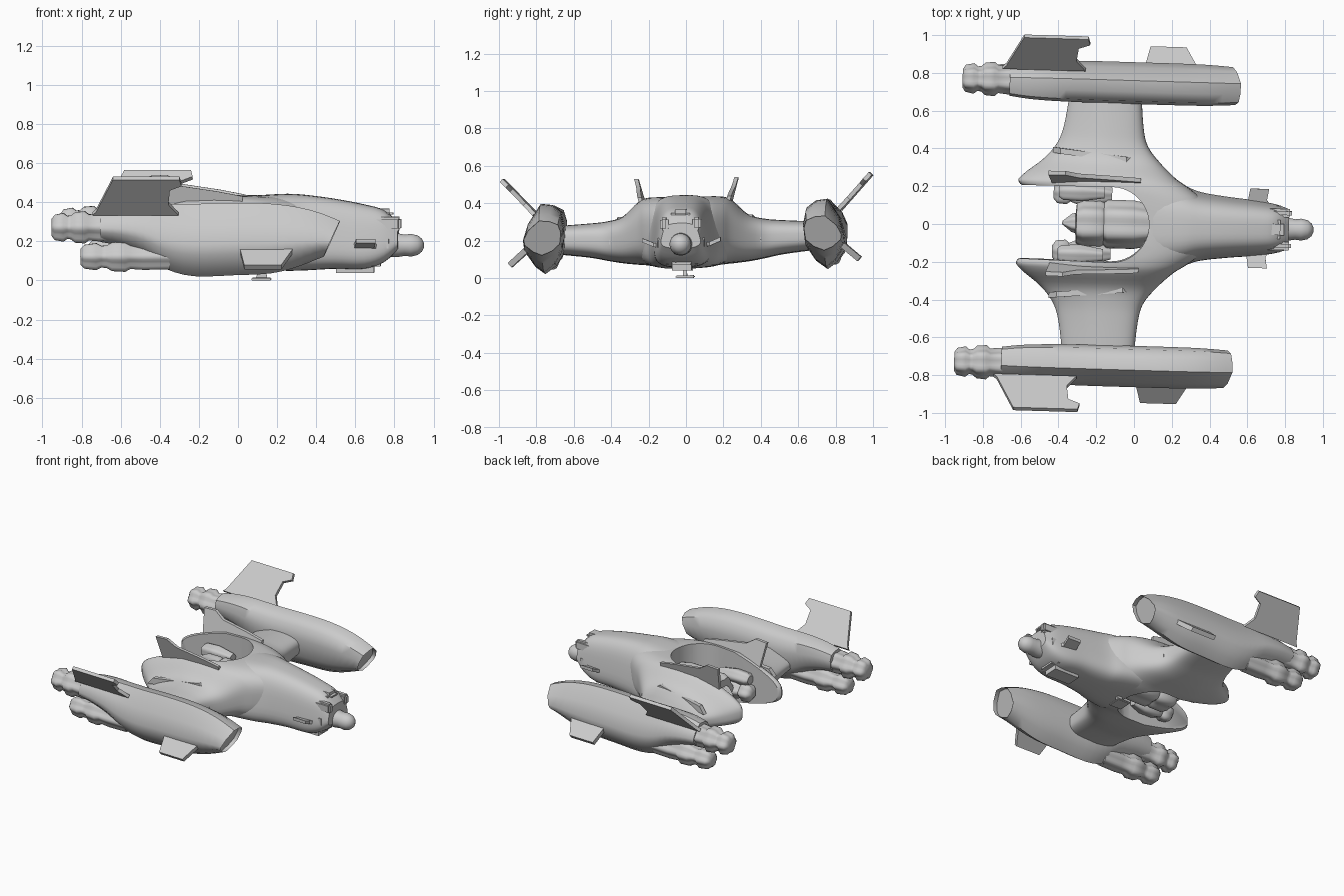
import bpy, bmesh
from math import sin, cos, pi, copysign
from mathutils import Matrix

cube = bpy.data.objects.get("Cube")
if cube:
    bpy.data.objects.remove(cube)

grey = bpy.data.materials.new("hull_grey")
grey.use_nodes = True
grey.diffuse_color = (0.6, 0.6, 0.6, 1)
grey.node_tree.nodes["Principled BSDF"].inputs["Base Color"].default_value = (0.6, 0.6, 0.6, 1)

# The whole craft sits slightly yawed and rolled
TILT = Matrix.Rotation(-0.03, 4, 'Z') @ Matrix.Rotation(0.018, 4, 'X')


def finish(bm, name, angle=35):
    bmesh.ops.recalc_face_normals(bm, faces=bm.faces)
    mesh = bpy.data.meshes.new(name)
    bm.to_mesh(mesh)
    bm.free()
    mesh.transform(TILT)
    mesh.materials.append(grey)
    obj = bpy.data.objects.new(name, mesh)
    bpy.context.collection.objects.link(obj)
    smooth(obj, angle)
    return obj


def smooth(obj, angle=35):
    bpy.ops.object.select_all(action='DESELECT')
    obj.select_set(True)
    bpy.context.view_layer.objects.active = obj
    bpy.ops.object.shade_smooth_by_angle(angle=angle * pi / 180)


def loft(rings):
    """Skin a list of equal point rings and cap both ends."""
    bm = bmesh.new()
    loops = [[bm.verts.new(p) for p in ring] for ring in rings]
    for a, b in zip(loops, loops[1:]):
        for i in range(len(a)):
            j = (i + 1) % len(a)
            bm.faces.new((a[i], a[j], b[j], b[i]))
    return bm, [bm.faces.new(loops[0]), bm.faces.new(loops[-1])]


def refine(rows, steps=4):
    """Catmull-Rom interpolation between rows of section values."""
    out = []
    for i in range(len(rows) - 1):
        a, b, c, d = (rows[max(0, min(len(rows) - 1, i + k))] for k in (-1, 0, 1, 2))
        for s in range(steps):
            t = s / steps
            out.append([q + 0.5 * t * (r - p + t * (2*p - 5*q + 4*r - w + t * (3*(q - r) + w - p)))
                        for p, q, r, w in zip(a, b, c, d)])
    return out + [list(rows[-1])]


def squircle(n, power):
    for i in range(n):
        a = 2 * pi * (i + 0.5) / n
        yield (copysign(abs(cos(a)) ** (2 / power), cos(a)),
               copysign(abs(sin(a)) ** (2 / power), sin(a)))


def lathe(name, profile, y, z, lobes=0, depth=0.0, n=32):
    """Revolve (x, radius) points around a lengthwise axis, optionally fluted."""
    rings = []
    for x, r in profile:
        ring = []
        for i in range(n):
            a = 2 * pi * i / n
            rr = r * (1 + depth * cos(lobes * a))
            ring.append((x, y + rr * cos(a), z + rr * sin(a)))
        rings.append(ring)
    return finish(loft(rings)[0], name, 50)


def plate(name, outline, offset):
    """Thin plate from a 3D outline, thickened by an offset vector."""
    half = [o / 2 for o in offset]
    rings = [[[c + k * h for c, h in zip(p, half)] for p in outline] for k in (-1, 1)]
    return finish(loft(rings)[0], name, 25)


def block(name, centre, size, bevel=0.012):
    bm = bmesh.new()
    bmesh.ops.create_cube(bm, size=1, matrix=Matrix.Translation(centre) @ Matrix.Diagonal((*size, 1)))
    bmesh.ops.bevel(bm, geom=bm.edges[:], offset=bevel, segments=2, affect='EDGES')
    return finish(bm, name)


# Blended wing and centre body, lofted across the span: y, rear x, front x, bottom, top
half_span = [(0, -.32, .40, .055, .435), (.12, -.46, .38, .055, .435), (.2, -.61, .29, .07, .432),
             (.25, -.595, .215, .075, .412), (.335, -.49, .125, .085, .335), (.42, -.42, .06, .10, .31),
             (.52, -.385, .035, .12, .30), (.69, -.36, .02, .14, .29)]
span = [(-r[0],) + r[1:] for r in reversed(half_span[1:])] + half_span
rings = []
for y, xr, xf, zb, zt in refine(span):
    ring = []
    for u, v in squircle(48, 3.2):
        taper = 1 - 0.5 * max(0, -u - 0.15)      # thinner towards the trailing edge
        mid = (zb + zt) / 2 - 0.02 * max(0, -u)
        ring.append(((xr + xf) / 2 + u * (xf - xr) / 2, y, mid + v * (zt - zb) / 2 * taper))
    rings.append(ring)
wing = finish(loft(rings)[0], "wing_body")

# U-shaped engine bay cut into the rear of the body
bay = [(-0.12 + 0.2 * cos(a), 0.2 * sin(a)) for a in [pi * (i / 24 - 0.5) for i in range(25)]]
bay += [(-1, 0.19), (-1, -0.19)]
cutter = finish(loft([[(x, y, z) for x, y in bay] for z in (-0.2, 0.8)])[0], "bay_cutter")
cutter.hide_render = True
cut = wing.modifiers.new("bay", 'BOOLEAN')
cut.operation, cut.solver, cut.object = 'DIFFERENCE', 'EXACT', cutter
bpy.context.view_layer.objects.active = wing
bpy.ops.object.modifier_apply(modifier=cut.name)
bpy.data.objects.remove(cutter)
smooth(wing)

# Forward fuselage: x, half width, bottom, top
nose = [(.1, .24, .055, .435), (.25, .205, .05, .443), (.35, .172, .052, .437), (.5, .152, .06, .417),
        (.65, .138, .06, .388), (.75, .122, .095, .358), (.82, .10, .16, .293)]
rings = [[(x, u * w * (1 - 0.18 * v), (zb + zt) / 2 + v * (zt - zb) / 2) for u, v in squircle(40, 3.4)]
         for x, w, zb, zt in refine(nose)]
finish(loft(rings)[0], "fuselage")

# Nose cannon, chin pod, nose deck and belly antenna
lathe("nose_cannon", [(.74, .06), (.82, .06), (.855, .054), (.885, .058), (.92, .05), (.94, .034), (.951, .012)], 0, .18)
block("chin_pod", (.60, 0, .087), (.26, .17, .095), .033)
block("nose_deck", (.73, 0, .342), (.13, .10, .05), .02)
plate("antenna_mast", [(.09, 0, .005), (.15, 0, .005), (.14, 0, .07), (.11, 0, .07)], (0, .02, 0))
block("antenna_foot", (.12, 0, .007), (.1, .1, .014), .004)

# Main engine in the bay
lathe("bay_engine", [(-.38, .008), (-.33, .045), (-.31, .05), (-.305, .10), (-.27, .115), (-.18, .115),
                     (-.16, .105), (-.14, .12), (.0, .12), (.1, .10)], 0, .22, 6, .07, 48)

for s, side in ((-1, "right"), (1, "left")):
    # Bay side boosters
    lathe(side + "_booster", [(-.43, .03), (-.41, .055), (-.36, .06), (-.34, .045), (-.30, .06),
                              (-.2, .06), (-.12, .035)], s * .155, .19, 5, .08)
    lathe(side + "_upper_booster", [(-.40, .03), (-.38, .045), (-.28, .05), (-.16, .03)], s * .165, .28, 5, .06)

    # Nose rails, canards and wing root guns
    block(side + "_nose_rail", (.755, s * .087, .29), (.16, .045, .07))
    block(side + "_nose_cheek", (.725, s * .1, .19), (.14, .05, .09), .02)
    plate(side + "_canard", [(.57, s * .1, .17), (.60, s * .15, .18), (.61, s * .21, .205), (.71, s * .21, .205),
                             (.70, s * .15, .18), (.74, s * .1, .17)], (0, 0, .022))
    block(side + "_wing_gun", (.02, s * .40, .20), (.10, .035, .05))

    # Dorsal fin on the boom, leaning outwards, and a low ridge beside it
    fin = [(-.44, .36), (-.46, .53), (-.37, .535), (-.30, .49), (-.1, .46), (.03, .435), (.03, .38)]
    plate(side + "_dorsal_fin", [(x, s * (.225 + (z - .38) * .28), z) for x, z in fin], (0, .022, 0))
    plate(side + "_wing_ridge", [(-.44, s * .385, .24), (-.40, s * .38, .29), (-.05, s * .345, .333),
                                 (.0, s * .34, .30)], (0, .03, 0))

    # Nacelle: x, slant, half width, bottom, top
    rows = [(-.68, 0, .085, .21, .375), (-.58, 0, .098, .19, .395), (-.46, 0, .105, .145, .405),
            (-.34, 0, .108, .07, .405), (-.2, 0, .11, .035, .405), (.0, 0, .11, .04, .41),
            (.2, .05, .11, .05, .405), (.36, .2, .108, .085, .375), (.5, .45, .10, .135, .318)]
    shape = [(.15, 1), (.75, .72), (1, .45), (.95, .3), (.5, .1), (.05, 0),
             (-.5, .12), (-.92, .32), (-1, .65), (-.85, .88), (-.4, .98)]
    rings = [[(x + k * (zb + h * (zt - zb) - .22), s * (.75 + o * w), zb + h * (zt - zb)) for o, h in shape]
             for x, k, w, zb, zt in refine(rows, 3)]
    bm, caps = loft(rings)
    bmesh.ops.inset_individual(bm, faces=[caps[1]], thickness=.012)
    bmesh.ops.translate(bm, verts=caps[1].verts, vec=(-.03, 0, 0))
    finish(bm, side + "_nacelle", 45)

    # Paired exhausts, upper and lower
    burner = [(0, .045), (.015, .066), (.06, .075), (.08, .06), (.10, .063), (.12, .08),
              (.17, .084), (.19, .068), (.24, .073), (.34, .07)]
    lathe(side + "_upper_exhaust", [(x - .93, r) for x, r in burner], s * .75, .285, 6, .08)
    lathe(side + "_lower_exhaust", [(x * 1.35 - .783, r * .94) for x, r in burner], s * .755, .135, 6, .08)

    # Tall swept tail fin and small drooping fore fin
    tail = [(-.72, 0), (-.70, .1), (-.62, .9), (-.61, 1), (-.27, 1), (-.26, .82), (-.32, .7), (-.33, .3), (-.28, 0)]
    plate(side + "_tail_fin", [(x, s * (.815 + .172 * t), .355 + .185 * t) for x, t in tail], (0, s * .016, -.016))
    fore = [(.03, 0), (.06, 1), (.25, 1), (.32, 0)]
    plate(side + "_fore_fin", [(x, s * (.82 + .115 * t), .185 - .10 * t) for x, t in fore], (0, s * .02, .024))
